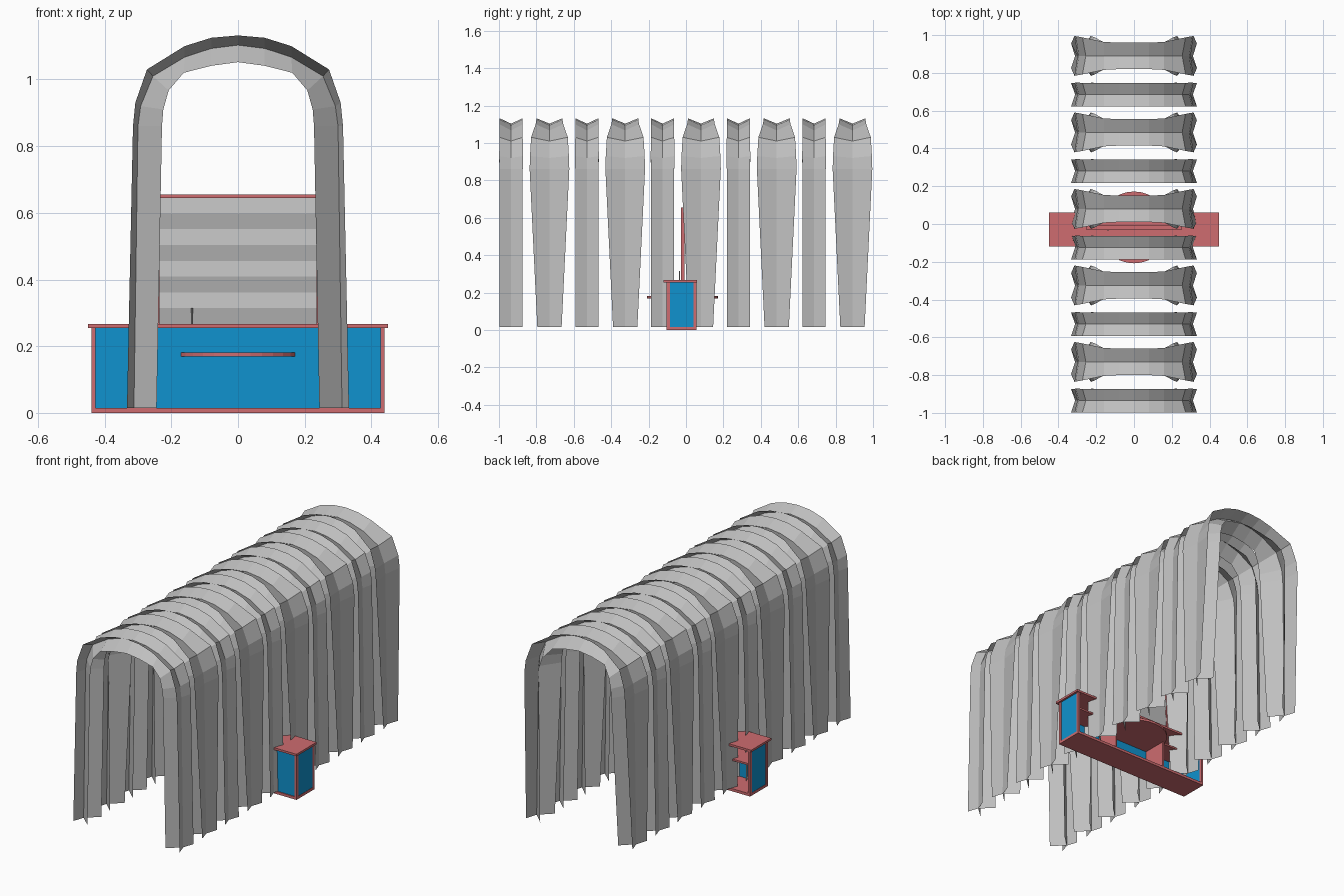
import bpy
import bmesh

cube = bpy.data.objects.get("Cube")
if cube:
    bpy.data.objects.remove(cube, do_unlink=True)


def material(name, rgb):
    m = bpy.data.materials.new(name)
    m.use_nodes = True
    col = (*rgb, 1)
    m.diffuse_color = col
    m.node_tree.nodes["Principled BSDF"].inputs["Base Color"].default_value = col
    return m


GREY = material("pale grey", (0.52, 0.52, 0.52))
PINK = material("dusty pink", (0.62, 0.15, 0.16))
BLUE = material("bright blue", (0.005, 0.29, 0.62))


def finish(name, bm, mat):
    me = bpy.data.meshes.new(name)
    bm.to_mesh(me)
    bm.free()
    me.materials.append(mat)
    ob = bpy.data.objects.new(name, me)
    bpy.context.collection.objects.link(ob)
    return ob


def box(name, x, y, z, mat):
    bm = bmesh.new()
    bmesh.ops.create_cube(bm, size=1)
    for v in bm.verts:
        for i, (lo, hi) in enumerate((x, y, z)):
            v.co[i] = lo if v.co[i] < 0 else hi
    return finish(name, bm, mat)


def cylinder(name, centre, radius, depth, sides, mat):
    bm = bmesh.new()
    bmesh.ops.create_cone(bm, cap_ends=True, segments=sides, radius1=radius,
                          radius2=radius, depth=depth)
    bmesh.ops.translate(bm, verts=bm.verts, vec=centre)
    return finish(name, bm, mat)


# Half arch outlines (x, z): outer rim, centre crease, inner rim
OUTER = [(.333, .015), (.315, .86), (.308, .93), (.273, 1.03), (.16, 1.1), (.08, 1.125), (0, 1.132)]
CREASE = [(.312, .015), (.3, .86), (.292, .92), (.255, 1.01), (.16, 1.067), (.08, 1.093), (0, 1.103)]
INNER = [(.244, .015), (.228, .86), (.224, .91), (.208, .967), (.163, 1.02), (.08, 1.041), (0, 1.052)]
WIDE = [.065, .106, .104, .098, .074, .07, .07]
NARROW = [.062, .062, .064, .062, .062, .062, .062]


def full(half):
    return half + [(-x, z) for x, z in reversed(half[:-1])]


def arch(name, y, half_widths):
    """Folded arch with a four-flanged cross-section."""
    widths = half_widths + half_widths[-2::-1]
    bm = bmesh.new()
    rings = []
    for o, c, i, w in zip(full(OUTER), full(CREASE), full(INNER), widths):
        mid = bm.verts.new((c[0], y, c[1]))
        tips = [bm.verts.new((p[0], y + s * w, p[1])) for p in (o, i) for s in (-1, 1)]
        rings.append((mid, tips))
    for (m0, t0), (m1, t1) in zip(rings, rings[1:]):
        for k, (a, b) in enumerate(zip(t0, t1)):
            quad = (m0, a, b, m1)
            bm.faces.new(quad if k in (1, 2) else quad[::-1])
    return finish(name, bm, GREY)


for n in range(5):
    arch(f"narrow_arch_{n + 1}", -.935 + n * .405, NARROW)
    arch(f"wide_arch_{n + 1}", -.73 + n * .405, WIDE)

# Counter carcass
box("counter_top", (-.45, .45), (-.12, .06), (.255, .267), PINK)
box("counter_base", (-.44, .44), (-.105, .055), (0, .015), PINK)
box("front_panel", (-.428, .428), (-.1, -.09), (.015, .255), BLUE)
for s, side in ((-1, "right"), (1, "left")):
    def span(a, b):
        return tuple(sorted((s * a, s * b)))
    box(f"{side}_end_panel", span(.428, .438), (-.086, .04), (.015, .255), BLUE)
    box(f"{side}_front_post", span(.428, .44), (-.105, -.086), (.015, .255), PINK)
    box(f"{side}_back_post", span(.428, .44), (.04, .055), (.015, .255), PINK)
    box(f"{side}_divider", span(.16, .17), (-.09, .05), (.015, .255), PINK)
    box(f"{side}_shelf", span(.17, .428), (-.09, .04), (.165, .175), PINK)
    box(f"{side}_board_edge", span(.235, .255), (-.028, -.008), (.267, .655), PINK)

# Round shelf passing through the front panel
cylinder("round_shelf", (0, -.018, .175), .19, .013, 32, PINK)

# Backboard with a rippled sheet
box("board_top_edge", (-.235, .235), (-.028, -.008), (.645, .655), PINK)
bm = bmesh.new()
rows = []
for k in range(9):
    z = .267 + k * .0473
    y = -.012 - (.01 if k % 2 else 0)
    rows.append([bm.verts.new((x, y, z)) for x in (-.235, .235)])
for a, b in zip(rows, rows[1:]):
    bm.faces.new((a[0], a[1], b[1], b[0]))
sheet = finish("rippled_sheet", bm, GREY)
solid = sheet.modifiers.new("thickness", 'SOLIDIFY')
solid.thickness = .005

# Small upright hook on the counter
cylinder("counter_hook", (-.138, -.035, .29), .003, .05, 8, GREY)
